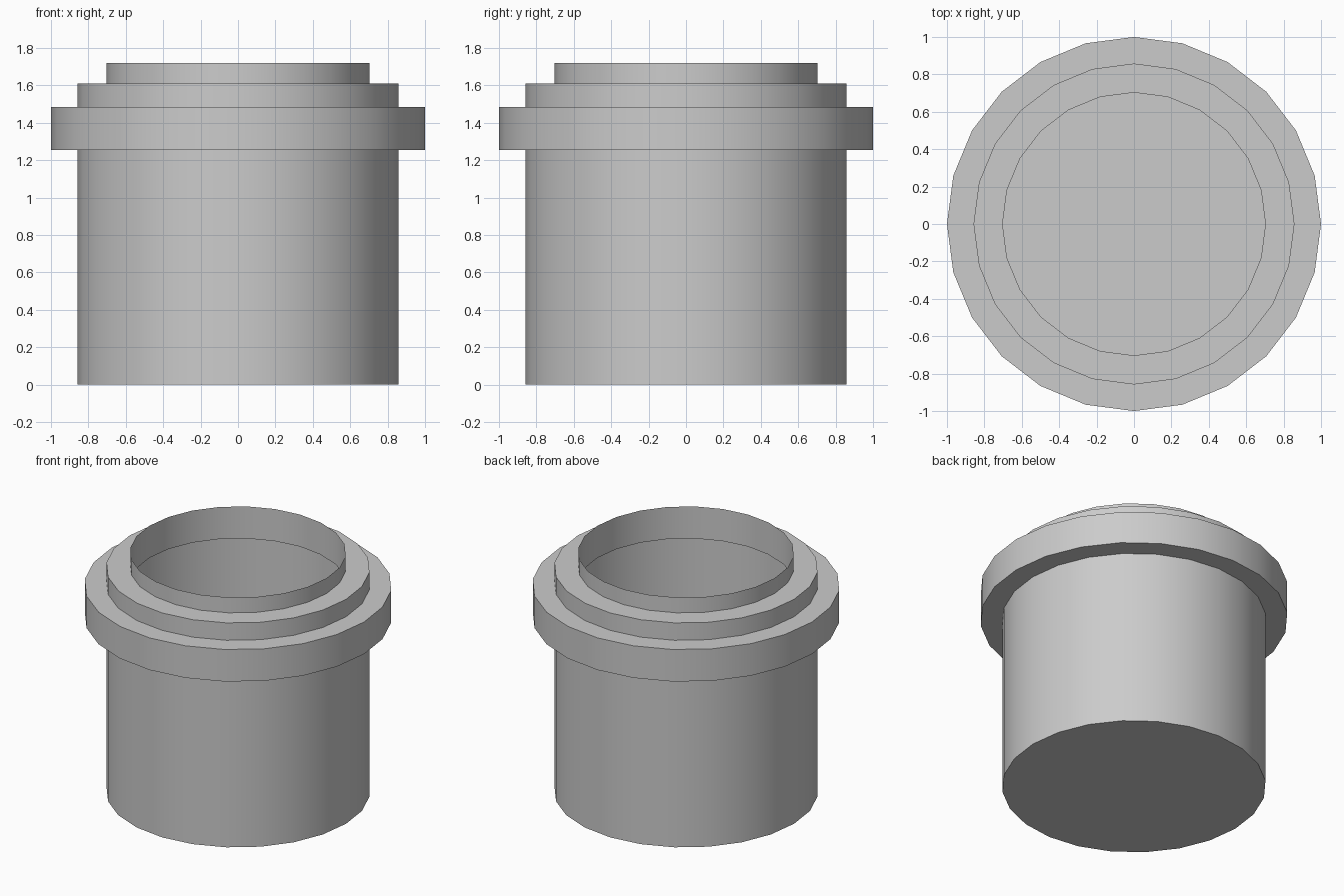
import bpy
import bmesh
from math import cos, sin, tau, radians

SIDES = 24

if "Cube" in bpy.data.objects:
    bpy.data.objects.remove(bpy.data.objects["Cube"], do_unlink=True)

grey = bpy.data.materials.new("plain grey")
grey.use_nodes = True
colour = (0.6, 0.6, 0.6, 1)
grey.diffuse_color = colour
grey.node_tree.nodes["Principled BSDF"].inputs["Base Color"].default_value = colour


def lathe(name, profile, cap_start=False):
    """Turn a (radius, height) profile around z, listed from the bottom outward and up."""
    bm = bmesh.new()
    rings = [[bm.verts.new((r * cos(tau * i / SIDES), r * sin(tau * i / SIDES), z))
              for i in range(SIDES)] for r, z in profile]
    for low, high in zip(rings, rings[1:]):
        for i in range(SIDES):
            j = (i + 1) % SIDES
            bm.faces.new((low[i], low[j], high[j], high[i]))
    if cap_start:
        bm.faces.new(rings[0][::-1])
    mesh = bpy.data.meshes.new(name)
    bm.to_mesh(mesh)
    bm.free()
    mesh.materials.append(grey)
    obj = bpy.data.objects.new(name, mesh)
    bpy.context.collection.objects.link(obj)
    bpy.ops.object.select_all(action='DESELECT')
    obj.select_set(True)
    bpy.context.view_layer.objects.active = obj
    bpy.ops.object.shade_smooth_by_angle(angle=radians(30))
    return obj


# Hollow vessel with a closed bottom and a shoulder around the mouth
lathe("body", [(0.858, 0), (0.858, 1.61), (0.703, 1.61)], cap_start=True)

# Wide band around the upper body
lathe("flange", [(0.858, 1.255), (1, 1.255), (1, 1.485), (0.858, 1.485)])

# Thin open tube standing in the mouth and reaching below the shoulder
lathe("lip", [(0.703, 1.49), (0.703, 1.72)])
